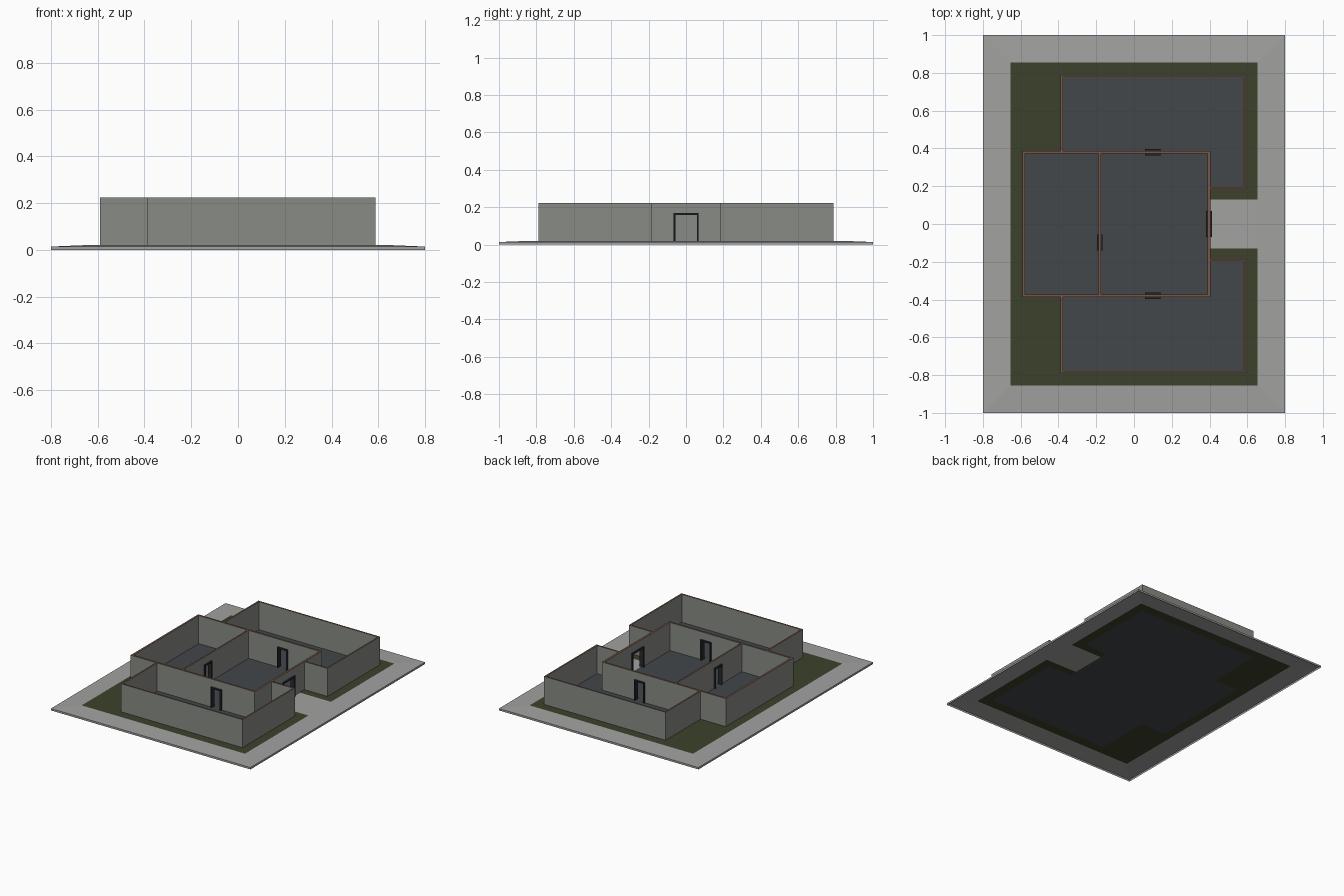
import bpy, bmesh

if "Cube" in bpy.data.objects:
    bpy.data.objects.remove(bpy.data.objects["Cube"])


def material(name, rgb):
    m = bpy.data.materials.new(name)
    m.diffuse_color = (*rgb, 1)
    m.use_nodes = True
    m.node_tree.nodes["Principled BSDF"].inputs["Base Color"].default_value = m.diffuse_color
    return m


PAVING = material("pale paving", (0.36, 0.36, 0.355))
GRASS = material("dark grass", (0.046, 0.053, 0.025))
FLOOR = material("slate floor", (0.055, 0.063, 0.07))
WALL = material("grey plaster", (0.25, 0.26, 0.24))
CAP = material("brown wall top", (0.2, 0.095, 0.06))
FRAME = material("door frame", (0.02, 0.022, 0.027))
Z0, Z1, DOOR_H = 0.02, 0.223, 0.148


def finish(name, bm, *mats):
    bmesh.ops.remove_doubles(bm, verts=bm.verts, dist=0.0002)
    me = bpy.data.meshes.new(name)
    bm.to_mesh(me)
    bm.free()
    for m in mats:
        me.materials.append(m)
    ob = bpy.data.objects.new(name, me)
    bpy.context.collection.objects.link(ob)
    return ob


def face(bm, pts):
    bm.faces.new([bm.verts.new(p) for p in pts])


def sheets(name, rects, mat, mirror=True):
    """Flat tiles at floor level, mirrored across y = 0."""
    bm = bmesh.new()
    for x0, x1, y0, y1 in rects:
        for a, b in ([(y0, y1), (-y1, -y0)] if mirror else [(y0, y1)]):
            face(bm, [(x0, a, Z0), (x1, a, Z0), (x1, b, Z0), (x0, b, Z0)])
    return finish(name, bm, mat)


def box(bm, x0, x1, y0, y1, z0, z1, bottom=True):
    lo = [(x0, y0, z0), (x1, y0, z0), (x1, y1, z0), (x0, y1, z0)]
    hi = [(x, y, z1) for x, y, _ in lo]
    face(bm, hi)
    if bottom:
        face(bm, lo[::-1])
    for i in range(4):
        j = (i + 1) % 4
        face(bm, [lo[i], lo[j], hi[j], hi[i]])


def wall(name, x0, x1, y0, y1, door=None):
    """Wall with an optional framed doorway (centre, width) along its length."""
    bm = bmesh.new()
    along_x = x1 - x0 > y1 - y0
    a, b = (x0, x1) if along_x else (y0, y1)
    c, d = (y0, y1) if along_x else (x0, x1)

    def piece(m, s, e, z0, z1, grow=0, bottom=False):
        p, q = (s, e), (c - grow, d + grow)
        box(m, *(p + q if along_x else q + p), z0, z1, bottom)

    if door:
        s, e = door[0] - door[1] / 2, door[0] + door[1] / 2
        piece(bm, a, s, Z0, Z1)
        piece(bm, e, b, Z0, Z1)
        piece(bm, s, e, Z0 + DOOR_H, Z1, 0, True)
        fm, f = bmesh.new(), 0.01
        piece(fm, s, s + f, Z0, Z0 + DOOR_H, 0.01)
        piece(fm, e - f, e, Z0, Z0 + DOOR_H, 0.01)
        piece(fm, s, e, Z0 + DOOR_H - f, Z0 + DOOR_H, 0.01, True)
        finish(name + "_door_frame", fm, FRAME)
    else:
        piece(bm, a, b, Z0, Z1)
    ob = finish(name, bm, WALL, CAP)
    for p in ob.data.polygons:  # brown on top faces only
        p.material_index = int(p.normal.z > 0.5)


# Paved plot: side skirt and a gently rising border around the lawn
bm = bmesh.new()
corners = [(-1, -1), (1, -1), (1, 1), (-1, 1)]
for i in range(4):
    (ax, ay), (bx, by) = corners[i], corners[(i + 1) % 4]
    A, B = (ax * 0.8, ay), (bx * 0.8, by)
    face(bm, [(*A, 0), (*B, 0), (*B, 0.014), (*A, 0.014)])
    face(bm, [(*A, 0.014), (*B, 0.014),
              (bx * 0.655, by * 0.855, Z0), (ax * 0.655, ay * 0.855, Z0)])
finish("paved_border", bm, PAVING)
sheets("entrance_path", [(0.40, 0.655, -0.13, 0.13)], PAVING, False)

# Lawn around the house and floors inside
sheets("lawn", [(-0.655, 0.655, 0.785, 0.855), (-0.655, -0.387, 0.385, 0.785),
                (-0.655, -0.59, 0, 0.385), (0.587, 0.655, 0.13, 0.785),
                (0.40, 0.587, 0.13, 0.187)], GRASS)
sheets("main_floor", [(-0.59, 0.40, -0.385, 0.385)], FLOOR, False)
sheets("wing_floor", [(-0.387, 0.587, 0.385, 0.785),
                      (0.40, 0.587, 0.187, 0.385)], FLOOR)

# Central block
T, t = 0.014, 0.011
wall("west_wall", -0.59, -0.59 + T, -0.387 + T, 0.387 - T)
wall("entrance_wall", 0.404 - T, 0.404, -0.387 + T, 0.387 - T, (0, 0.135))
wall("divider_wall", -0.187, -0.176, -0.387 + T, 0.387 - T, (-0.097, 0.084))

# Two matching L-shaped wings and the walls they share with the centre
for side, n in ((1, "back"), (-1, "front")):
    def w(name, x0, x1, y0, y1, door=None):
        ys = sorted((side * y0, side * y1))
        wall(f"{n}_{name}", x0, x1, *ys, door)
    w("shared_wall", -0.59, 0.404, 0.387 - T, 0.387, (0.099, 0.084))
    w("wing_outer_wall", -0.388, 0.588, 0.788 - t, 0.788)
    w("wing_west_wall", -0.388, -0.388 + t, 0.387, 0.788 - t)
    w("wing_east_wall", 0.588 - t, 0.588, 0.185 + t, 0.788 - t)
    w("wing_porch_wall", 0.404, 0.588, 0.185, 0.185 + t)
